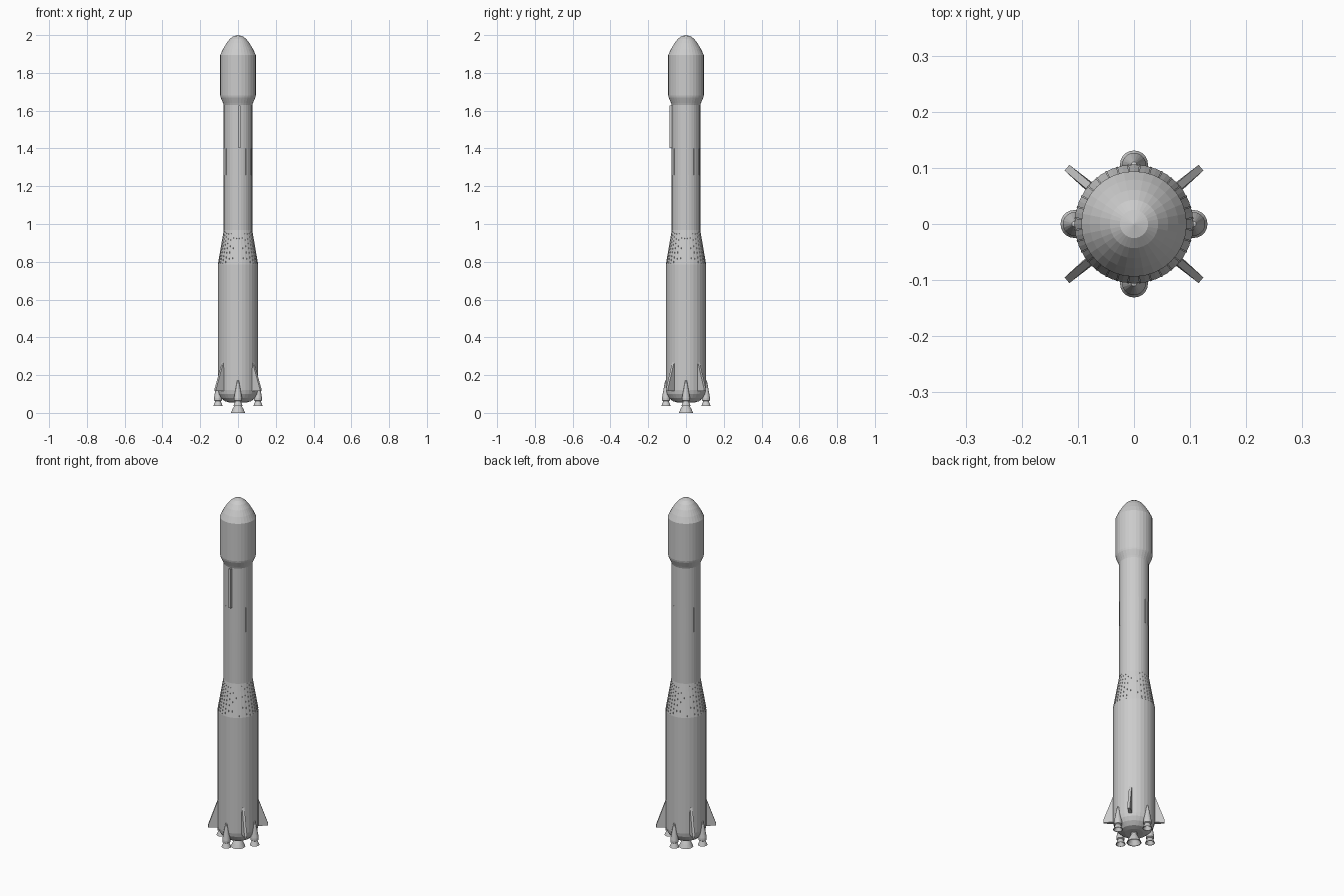
import bpy, bmesh
from math import sin, cos, pi, radians
from mathutils import Matrix, Vector

if "Cube" in bpy.data.objects:
    bpy.data.objects.remove(bpy.data.objects["Cube"])


def finish(name, bm):
    bmesh.ops.recalc_face_normals(bm, faces=bm.faces)
    mesh = bpy.data.meshes.new(name)
    bm.to_mesh(mesh)
    bm.free()
    ob = bpy.data.objects.new(name, mesh)
    bpy.context.collection.objects.link(ob)
    return ob


def lathe(name, profile, sides=32, x=0.0, y=0.0):
    """Closed solid of revolution from (radius, z) points."""
    bm = bmesh.new()
    rings = []
    for r, z in profile:
        if r == 0:
            rings.append([bm.verts.new((x, y, z))])
        else:
            rings.append([bm.verts.new((x + r * cos(2 * pi * i / sides),
                                        y + r * sin(2 * pi * i / sides), z))
                          for i in range(sides)])
    for a, b in zip(rings, rings[1:]):
        for i in range(sides):
            j = (i + 1) % sides
            face = [a[i % len(a)], a[j % len(a)], b[j % len(b)], b[i % len(b)]]
            bm.faces.new(list(dict.fromkeys(face)))
    for ring in (rings[0], rings[-1]):
        if len(ring) > 1:
            bm.faces.new(ring)
    return finish(name, bm)


def strips(name, angles, r0, z0, r1, z1, width, height):
    """Thin raised strips running up a cylinder or cone."""
    bm = bmesh.new()
    for a in angles:
        out = Vector((cos(a), sin(a), 0))
        side = Vector((-sin(a), cos(a), 0)) * width / 2
        lo, hi = [], []
        for ring, r, z in ((lo, r0, z0), (hi, r1, z1)):
            for dr, s in ((-0.003, -1), (height, -1), (height, 1), (-0.003, 1)):
                ring.append(bm.verts.new(out * (r + dr) + side * s + Vector((0, 0, z))))
        bm.faces.new(lo)
        bm.faces.new(hi)
        for i in range(4):
            j = (i + 1) % 4
            bm.faces.new((lo[i], lo[j], hi[j], hi[i]))
    return finish(name, bm)


# Main stages and nose
lathe("first_stage", [(0.045, 0.055), (0.07, 0.062), (0.09, 0.08), (0.102, 0.1),
                      (0.106, 0.12), (0.106, 0.785)])
lathe("interstage", [(0.106, 0.785), (0.0755, 0.967)])
lathe("second_stage", [(0.0755, 0.967), (0.0755, 1.635)])
lathe("payload_fairing", [(0.0755, 1.63), (0.079, 1.64), (0.092, 1.67), (0.094, 1.68),
                          (0.094, 1.895), (0.079, 1.927), (0.061, 1.957),
                          (0.043, 1.98), (0.025, 1.994), (0, 2.0)])

# Raised stringers on the interstage and strips on the second stage
strips("interstage_stringers", [2 * pi * (i + 0.5) / 32 for i in range(32)],
       0.1055, 0.79, 0.0755, 0.963, 0.003, 0.001)
strips("stage_strips", [radians(a + 90 * q) for q in range(4) for a in (10, 34, 68)],
       0.0755, 1.26, 0.0755, 1.40, 0.003, 0.001)

# Cable conduit on the front
bm = bmesh.new()
bmesh.ops.create_cube(bm, size=1, matrix=Matrix.Translation((0.008, -0.078, 1.515))
                      @ Matrix.Diagonal((0.013, 0.018, 0.225, 1)))
finish("cable_conduit", bm)

# Central engine with a hollow bell
lathe("main_engine", [(0.022, 0.065), (0.015, 0.05), (0.018, 0.04), (0.028, 0.022),
                      (0.038, 0.0), (0.034, 0.0), (0.024, 0.022), (0.012, 0.042), (0, 0.042)], 24)

# Four side engines with tapered housings
for k in range(4):
    ex, ey = 0.106 * round(cos(k * pi / 2)), 0.106 * round(sin(k * pi / 2))
    lathe(f"side_engine_housing_{k + 1}", [(0.014, 0.062), (0.021, 0.066), (0.021, 0.08),
                                           (0.005, 0.17), (0, 0.172)], 20, ex, ey)
    lathe(f"side_engine_bell_{k + 1}", [(0.014, 0.066), (0.015, 0.06), (0.025, 0.037),
                                        (0.022, 0.037), (0.012, 0.058), (0, 0.058)], 20, ex, ey)

# Four swept fins with a bevelled outer edge
for k, ang in enumerate((40, 140, 220, 320)):
    bm = bmesh.new()
    t = 0.0095
    profile = [(0.09, 0.115), (0.156, 0.115), (0.156, 0.128), (0.106, 0.268), (0.09, 0.268)]
    loops = []
    for s in (-1, 1):
        loops.append([bm.verts.new((r, s * t * (0.7 if i in (1, 2, 3) else 1), z))
                      for i, (r, z) in enumerate(profile)])
    bm.faces.new(loops[0])
    bm.faces.new(loops[1])
    for i in range(5):
        j = (i + 1) % 5
        bm.faces.new((loops[0][i], loops[0][j], loops[1][j], loops[1][i]))
    bm.transform(Matrix.Rotation(radians(ang), 4, 'Z'))
    finish(f"fin_{k + 1}", bm)
